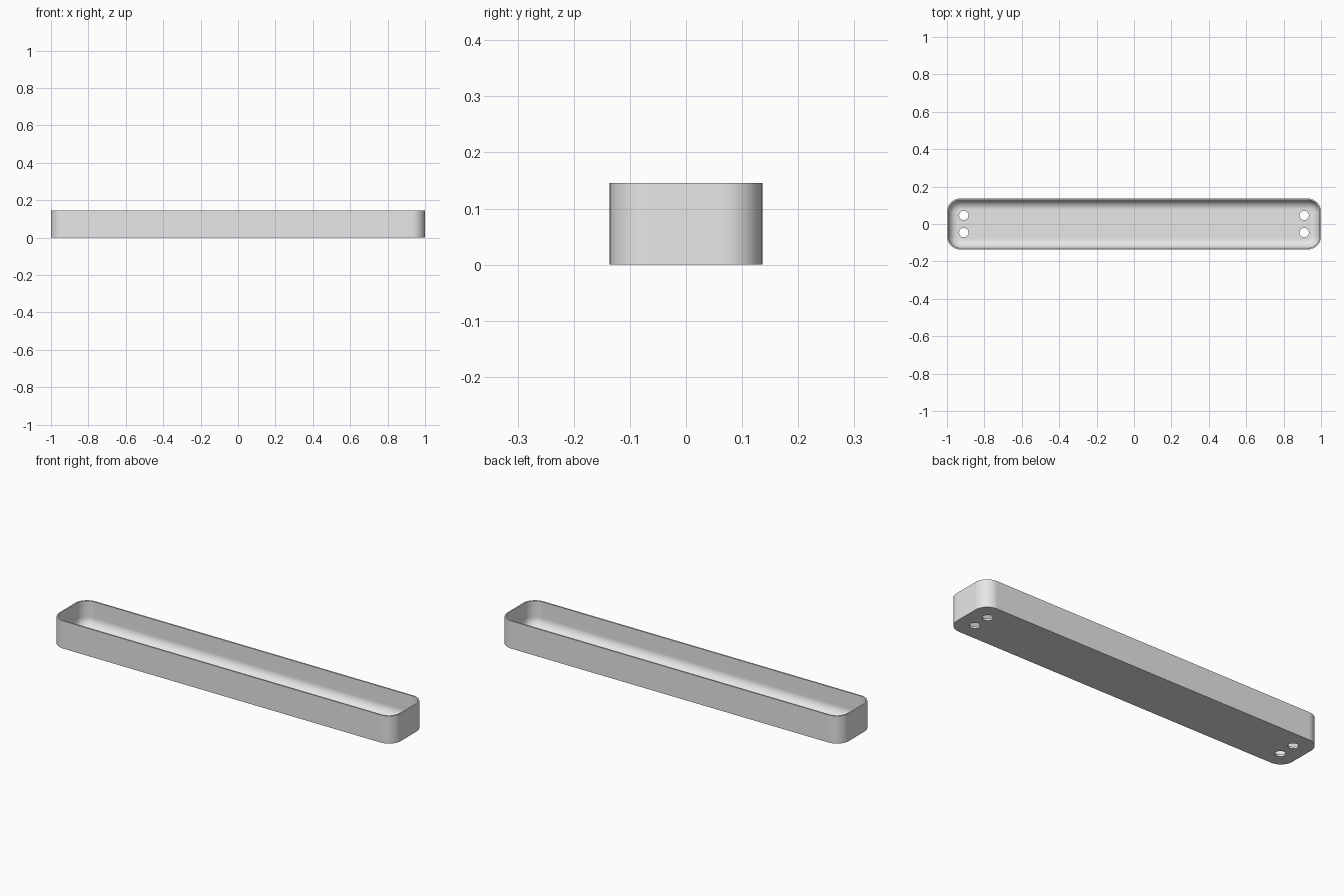
import bpy, bmesh, math

if "Cube" in bpy.data.objects:
    bpy.data.objects.remove(bpy.data.objects["Cube"], do_unlink=True)

HALF_X, HALF_Y, HEIGHT = 1.0, 0.136, 0.146
CORNER, WALL, FLOOR, FILLET = 0.07, 0.008, 0.01, 0.05
CORNER_STEPS, FILLET_STEPS = 10, 8

grey = bpy.data.materials.new("light grey")
grey.use_nodes = True
grey.diffuse_color = (0.8, 0.8, 0.8, 1)
grey.node_tree.nodes["Principled BSDF"].inputs["Base Color"].default_value = (0.8, 0.8, 0.8, 1)


def ring(bm, inset, z):
    """Rounded rectangle of vertices, inset from the outer wall."""
    radius = CORNER - inset
    verts = []
    for quarter, (sx, sy) in enumerate([(1, 1), (-1, 1), (-1, -1), (1, -1)]):
        for i in range(CORNER_STEPS + 1):
            a = (quarter + i / CORNER_STEPS) * math.pi / 2
            verts.append(bm.verts.new((sx * (HALF_X - CORNER) + radius * math.cos(a),
                                       sy * (HALF_Y - CORNER) + radius * math.sin(a), z)))
    return verts


# Tray shell: outer wall, rim, inner wall, rounded inner edge, floor
profile = [(0, 0), (0, HEIGHT), (WALL, HEIGHT)]
for i in range(FILLET_STEPS + 1):
    a = i / FILLET_STEPS * math.pi / 2
    profile.append((WALL + FILLET * (1 - math.cos(a)), FLOOR + FILLET * (1 - math.sin(a))))

bm = bmesh.new()
rings = [ring(bm, inset, z) for inset, z in profile]
for low, high in zip(rings, rings[1:]):
    for i in range(len(low)):
        j = (i + 1) % len(low)
        bm.faces.new((low[i], low[j], high[j], high[i]))
bm.faces.new(rings[0][::-1])
bm.faces.new(rings[-1])
bmesh.ops.recalc_face_normals(bm, faces=bm.faces)
mesh = bpy.data.meshes.new("tray")
bm.to_mesh(mesh)
bm.free()
mesh.materials.append(grey)
tray = bpy.data.objects.new("tray", mesh)
bpy.context.collection.objects.link(tray)

# Screw holes: two through the floor at each end
bm = bmesh.new()
for x in (-0.91, 0.91):
    for y in (-0.046, 0.046):
        made = bmesh.ops.create_cone(bm, cap_ends=True, segments=32, radius1=0.025,
                                     radius2=0.025, depth=0.1)
        bmesh.ops.translate(bm, verts=made["verts"], vec=(x, y, 0))
mesh = bpy.data.meshes.new("hole_cutter")
bm.to_mesh(mesh)
bm.free()
mesh.materials.append(grey)
cutter = bpy.data.objects.new("hole_cutter", mesh)
bpy.context.collection.objects.link(cutter)
cutter.hide_render = True

cut = tray.modifiers.new("screw_holes", "BOOLEAN")
cut.operation = "DIFFERENCE"
cut.solver = "EXACT"
cut.object = cutter
bpy.ops.object.select_all(action="DESELECT")
tray.select_set(True)
bpy.context.view_layer.objects.active = tray
bpy.ops.object.modifier_apply(modifier=cut.name)
bpy.data.objects.remove(cutter, do_unlink=True)

# Smooth corners with crisp rim and hole edges
bpy.ops.object.shade_smooth_by_angle(angle=math.radians(30))
weighted = tray.modifiers.new("even_shading", "WEIGHTED_NORMAL")
weighted.keep_sharp = True
